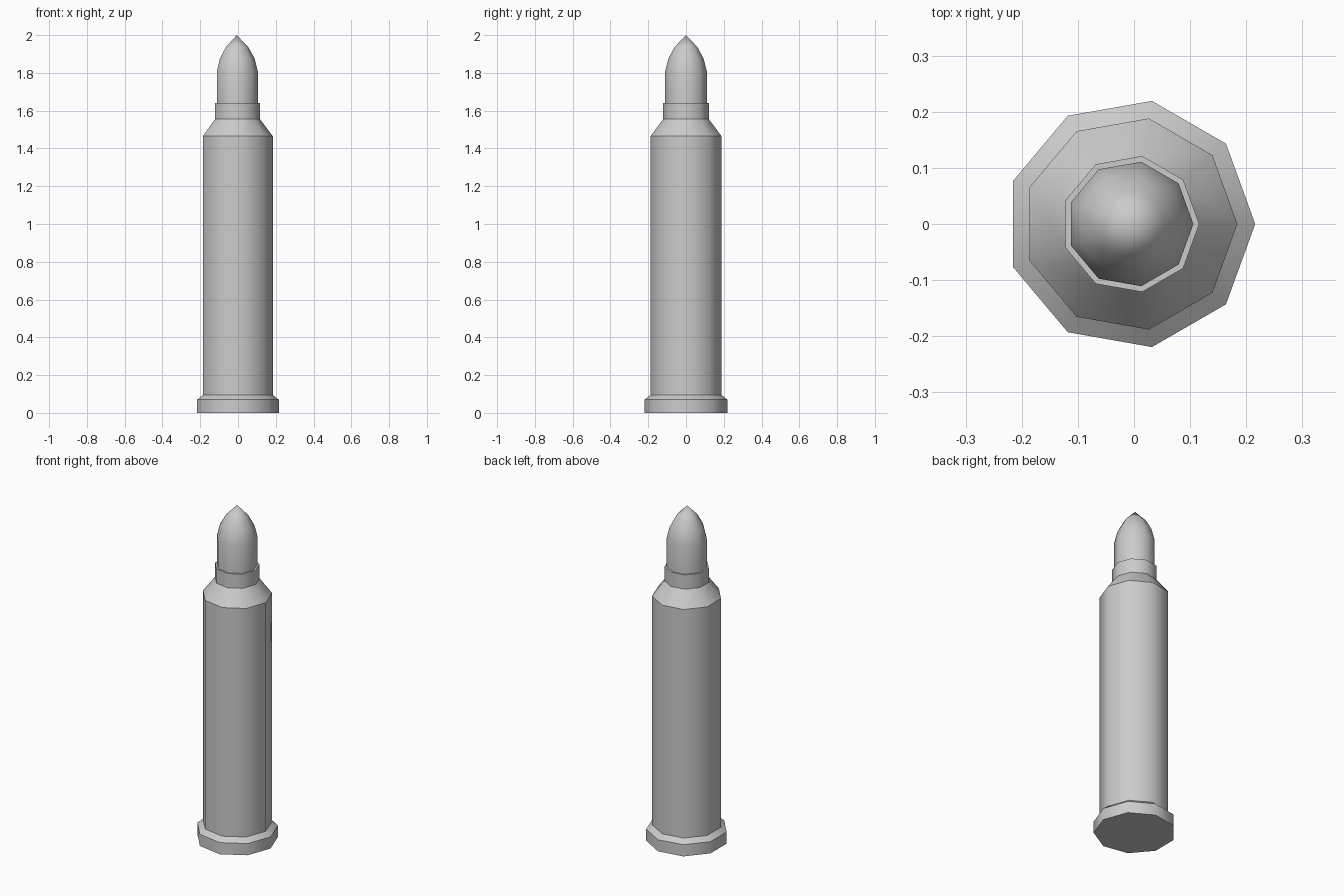
import bpy, bmesh, math

if "Cube" in bpy.data.objects:
    bpy.data.objects.remove(bpy.data.objects["Cube"])

SIDES = 9
CX = -0.0067  # nine-sided axis shifted so the bounds are centred


def lathe(name, profile, sharp):
    """Spin (radius, z) points about the axis; rings listed in sharp stay crisp."""
    bm = bmesh.new()
    rings = []
    for r, z in profile:
        if r == 0:
            rings.append([bm.verts.new((CX, 0, z))] * SIDES)
        else:
            angles = [2 * math.pi * i / SIDES for i in range(SIDES)]
            rings.append([bm.verts.new((CX + r * math.cos(a), r * math.sin(a), z))
                          for a in angles])
    for lo, hi in zip(rings, rings[1:]):
        for i in range(SIDES):
            j = (i + 1) % SIDES
            corners = dict.fromkeys((lo[i], lo[j], hi[j], hi[i]))
            bm.faces.new(list(corners)).smooth = True
    for k in sharp:
        for i in range(SIDES):
            bm.edges.get((rings[k][i], rings[k][(i + 1) % SIDES])).smooth = False
    bmesh.ops.recalc_face_normals(bm, faces=bm.faces)
    mesh = bpy.data.meshes.new(name)
    bm.to_mesh(mesh)
    bm.free()
    obj = bpy.data.objects.new(name, mesh)
    bpy.context.collection.objects.link(obj)
    return obj


# Case: base, rim, body, shoulder, neck and flat mouth
lathe("cartridge_case",
      [(0, 0), (0.2227, 0), (0.2227, 0.07), (0.191, 0.095), (0.191, 1.465),
       (0.123, 1.555), (0.123, 1.64), (0.1125, 1.64)],
      range(1, 7))

# Bullet: straight shank and pointed nose, seated in the mouth
lathe("bullet_tip",
      [(0.1125, 1.64), (0.1125, 1.805), (0.095, 1.875), (0.061, 1.937), (0, 2.0)],
      [])
